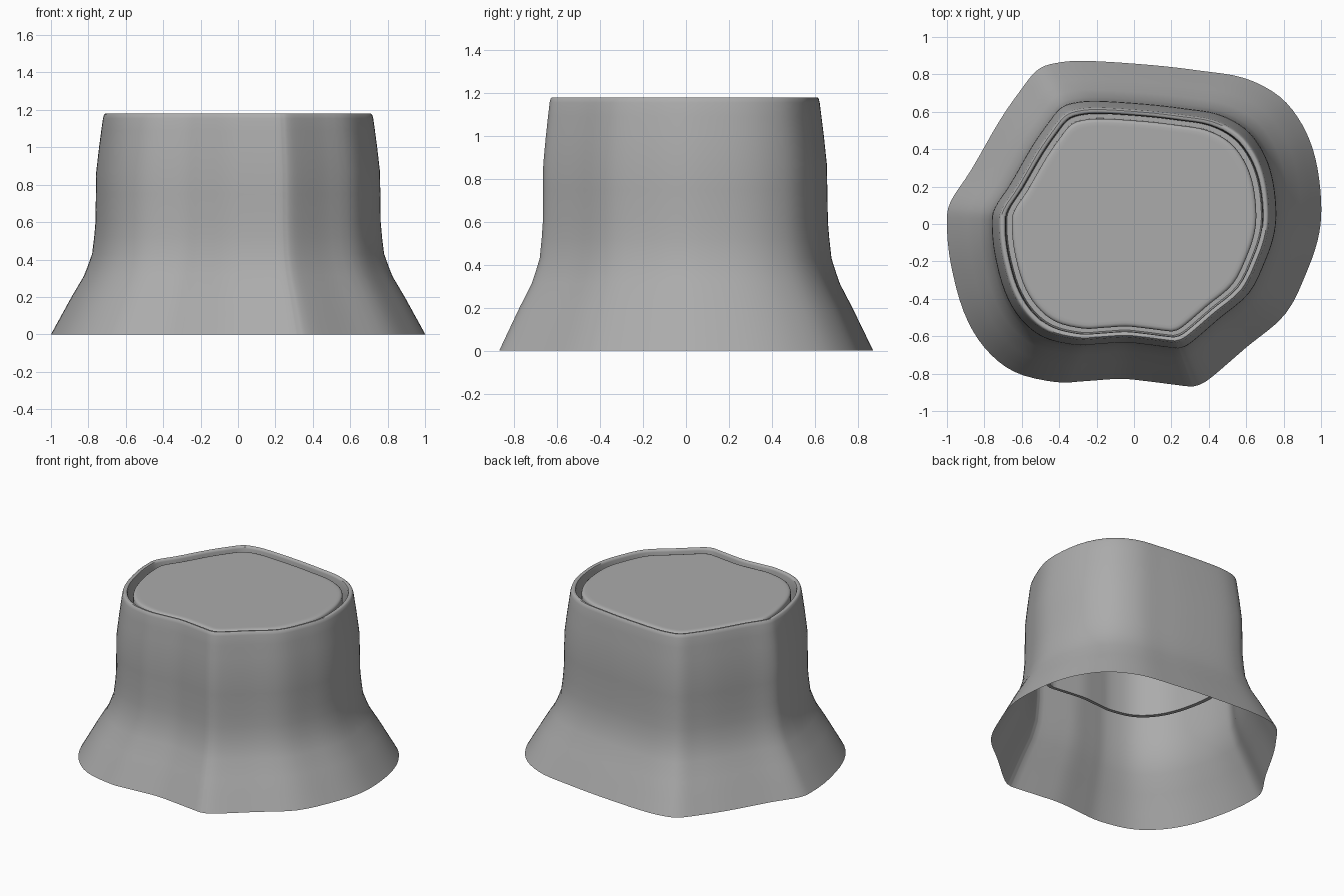
import bpy, bmesh
from mathutils import Vector

if "Cube" in bpy.data.objects:
    bpy.data.objects.remove(bpy.data.objects["Cube"])

# Ground outline of the stump, counter-clockwise, starting at its tight corner
OUTLINE = [(0.35, -0.86), (0.42, -0.815), (0.60, -0.66), (0.81, -0.48), (0.93, -0.24),
           (0.99, -0.05), (1.0, 0.13), (0.97, 0.35), (0.90, 0.53), (0.78, 0.68),
           (0.59, 0.78), (0.35, 0.82), (0.09, 0.85), (-0.25, 0.872), (-0.42, 0.86),
           (-0.52, 0.82), (-0.61, 0.71), (-0.72, 0.55), (-0.87, 0.29), (-0.98, 0.12),
           (-1.0, 0.0), (-0.98, -0.21), (-0.91, -0.47), (-0.80, -0.66), (-0.64, -0.79),
           (-0.42, -0.845), (-0.26, -0.84), (-0.07, -0.828), (0.09, -0.843), (0.31, -0.87)]


def smooth_outline(points, steps=4):
    """Closed Catmull-Rom curve through the points."""
    p = [Vector(q) for q in points]
    n = len(p)
    out = []
    for i in range(n):
        a, b, c, d = p[i - 1], p[i], p[(i + 1) % n], p[(i + 2) % n]
        if i == n - 1:                      # keep the corner itself tight
            a, d = b, c
        for s in range(steps):
            t = s / steps
            out.append(0.5 * (2 * b + (c - a) * t + (2 * a - 5 * b + 4 * c - d) * t ** 2
                              + (3 * b - a - 3 * c + d) * t ** 3))
    return out


RING = smooth_outline(OUTLINE)
GREY = bpy.data.materials.new("dark_grey")
GREY.diffuse_color = (0.41, 0.41, 0.41, 1)
GREY.use_nodes = True
GREY.node_tree.nodes["Principled BSDF"].inputs["Base Color"].default_value = GREY.diffuse_color


def loft(name, profile, cap=False):
    """Stack scaled copies of the outline, profile = (scale, height), leaning slightly forward."""
    bm = bmesh.new()
    rings = [[bm.verts.new((v.x * s, v.y * s - 0.006 * z, z)) for v in RING]
             for s, z in profile]
    n = len(RING)
    for lo, hi in zip(rings, rings[1:]):
        for i in range(n):
            j = (i + 1) % n
            bm.faces.new((lo[i], lo[j], hi[j], hi[i]))
    if cap:
        bm.faces.new(rings[-1])
    mesh = bpy.data.meshes.new(name)
    bm.to_mesh(mesh)
    bm.free()
    mesh.materials.append(GREY)
    obj = bpy.data.objects.new(name, mesh)
    bpy.context.collection.objects.link(obj)
    bpy.ops.object.select_all(action='DESELECT')
    obj.select_set(True)
    bpy.context.view_layer.objects.active = obj
    bpy.ops.object.shade_smooth_by_angle(angle=0.7)
    return obj


# Flared bark shell, rolled over the rim and down into the groove
loft("bark", [(1.0, 0), (0.945, 0.1), (0.89, 0.2), (0.825, 0.31), (0.805, 0.36),
              (0.78, 0.43), (0.769, 0.52), (0.762, 0.6), (0.76, 0.75), (0.758, 0.87),
              (0.743, 1.0), (0.731, 1.09), (0.722, 1.155), (0.716, 1.175), (0.71, 1.18),
              (0.698, 1.18), (0.691, 1.176), (0.687, 1.165), (0.685, 1.1),
              (0.685, 0.68), (0.68, 0.655), (0.653, 0.655)])

# Cut wood disc with a rounded edge, sunk slightly below the rim
loft("cut_wood", [(0.653, 0.655), (0.653, 1.148), (0.65, 1.157), (0.643, 1.163),
                  (0.63, 1.166), (0.61, 1.166), (0.58, 1.166)], cap=True)
